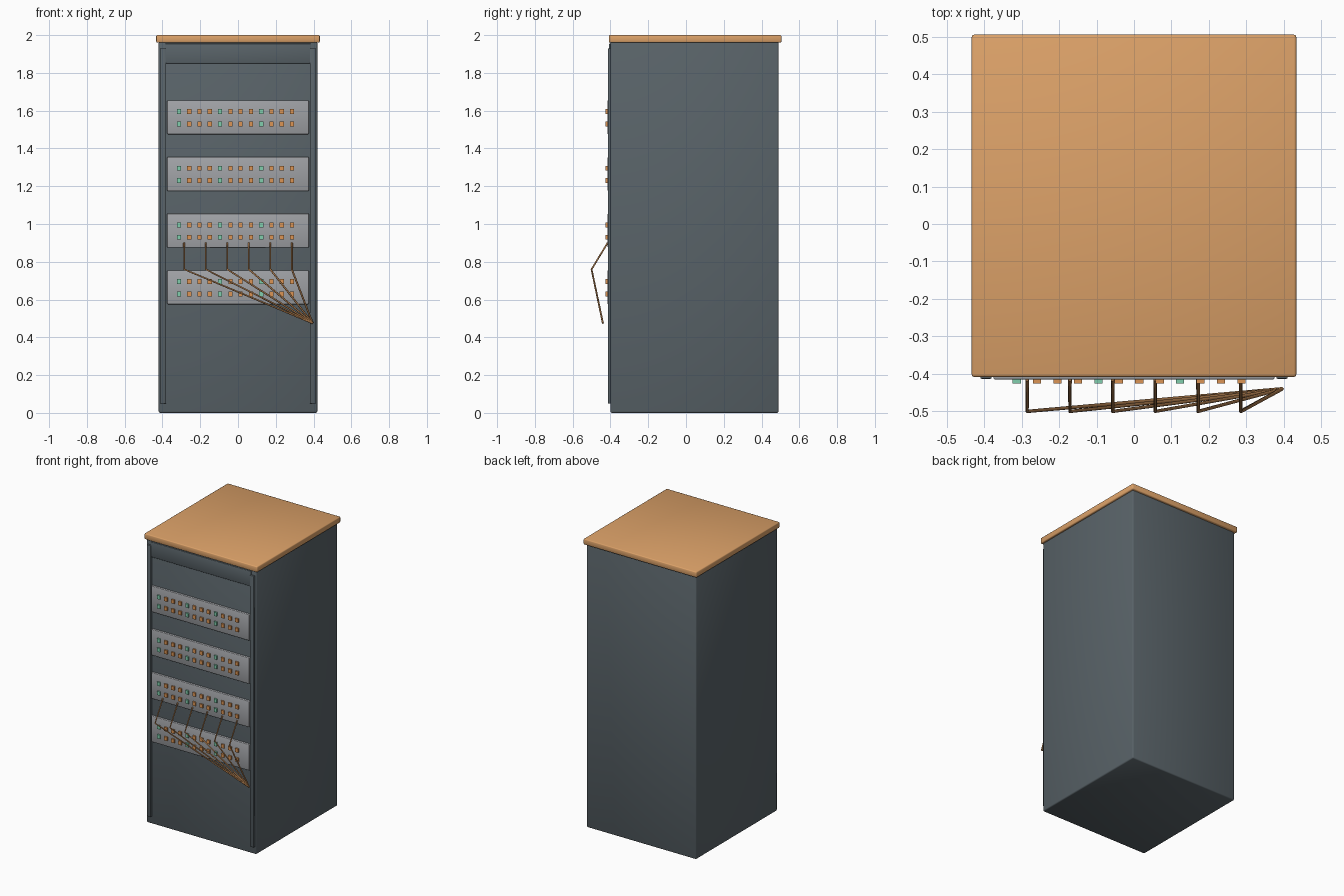
import bpy
import bmesh
from mathutils import Vector

old = bpy.data.objects.get("Cube")
if old:
    bpy.data.objects.remove(old, do_unlink=True)


def material(name, color):
    mat = bpy.data.materials.new(name)
    mat.use_nodes = True
    rgba = (*color, 1)
    mat.diffuse_color = rgba
    mat.node_tree.nodes["Principled BSDF"].inputs["Base Color"].default_value = rgba
    return mat


STEEL = material("dark grey steel", (0.10, 0.125, 0.14))
PANEL = material("light grey panel", (0.36, 0.37, 0.39))
WOOD = material("warm orange wood", (0.72, 0.36, 0.14))
AMBER = material("amber light", (0.72, 0.30, 0.09))
GREEN = material("mint green light", (0.22, 0.62, 0.42))
CABLE = material("copper cable", (0.40, 0.19, 0.07))


def box(name, low, high, mat, bevel=0.0):
    """Box between two corners, with softened edges."""
    low, high = Vector(low), Vector(high)
    bm = bmesh.new()
    bmesh.ops.create_cube(bm, size=1)
    for v in bm.verts:
        v.co = (low + high) / 2 + v.co * (high - low)
    mesh = bpy.data.meshes.new(name)
    bm.to_mesh(mesh)
    bm.free()
    mesh.materials.append(mat)
    obj = bpy.data.objects.new(name, mesh)
    bpy.context.collection.objects.link(obj)
    if bevel:
        mod = obj.modifiers.new("soft edges", "BEVEL")
        mod.width = bevel
        mod.segments = 2
        for p in mesh.polygons:
            p.use_smooth = True
    return obj


def cable(name, points, radius):
    """Round cable through straight points."""
    curve = bpy.data.curves.new(name, "CURVE")
    curve.dimensions = "3D"
    curve.bevel_depth = radius
    curve.bevel_resolution = 1
    curve.use_fill_caps = True
    spline = curve.splines.new("POLY")
    spline.points.add(len(points) - 1)
    for point, co in zip(spline.points, points):
        point.co = (*co, 1)
    curve.materials.append(CABLE)
    obj = bpy.data.objects.new(name, curve)
    bpy.context.collection.objects.link(obj)


# Cabinet and wooden top
box("cabinet_body", (-0.42, -0.40, 0), (0.42, 0.49, 1.965), STEEL, 0.008)
box("wooden_top", (-0.433, -0.408, 1.96), (0.433, 0.505, 2), WOOD, 0.006)
box("header_panel", (-0.385, -0.408, 1.85), (0.385, -0.39, 1.955), STEEL, 0.004)

# Mounting rails
for side, name in ((-1, "right_rail"), (1, "left_rail")):
    x = side * 0.395
    box(name, (x - 0.015, -0.413, 0.05), (x + 0.015, -0.39, 1.93), STEEL, 0.003)

# Equipment panels, each with two rows of lights
for unit in range(4):
    z = 0.665 + unit * 0.3
    box(f"equipment_panel_{unit + 1}", (-0.375, -0.415, z - 0.09),
        (0.375, -0.39, z + 0.09), PANEL, 0.004)
    for row, dz in enumerate((-0.035, 0.03)):
        for col in range(12):
            x = -0.313 + col * 0.0545
            mat = GREEN if col % 4 == 0 else AMBER
            box(f"light_{unit + 1}_{row + 1}_{col + 1}",
                (x - 0.011, -0.425, z + dz - 0.013),
                (x + 0.011, -0.41, z + dz + 0.013), mat)

# Patch cables gathered at the left rail
for i in range(6):
    x = -0.285 + i * 0.114
    cable(f"patch_cable_{i + 1}",
          [(x, -0.415, 0.90), (x, -0.50, 0.76), (0.395, -0.44, 0.475)], 0.005)
